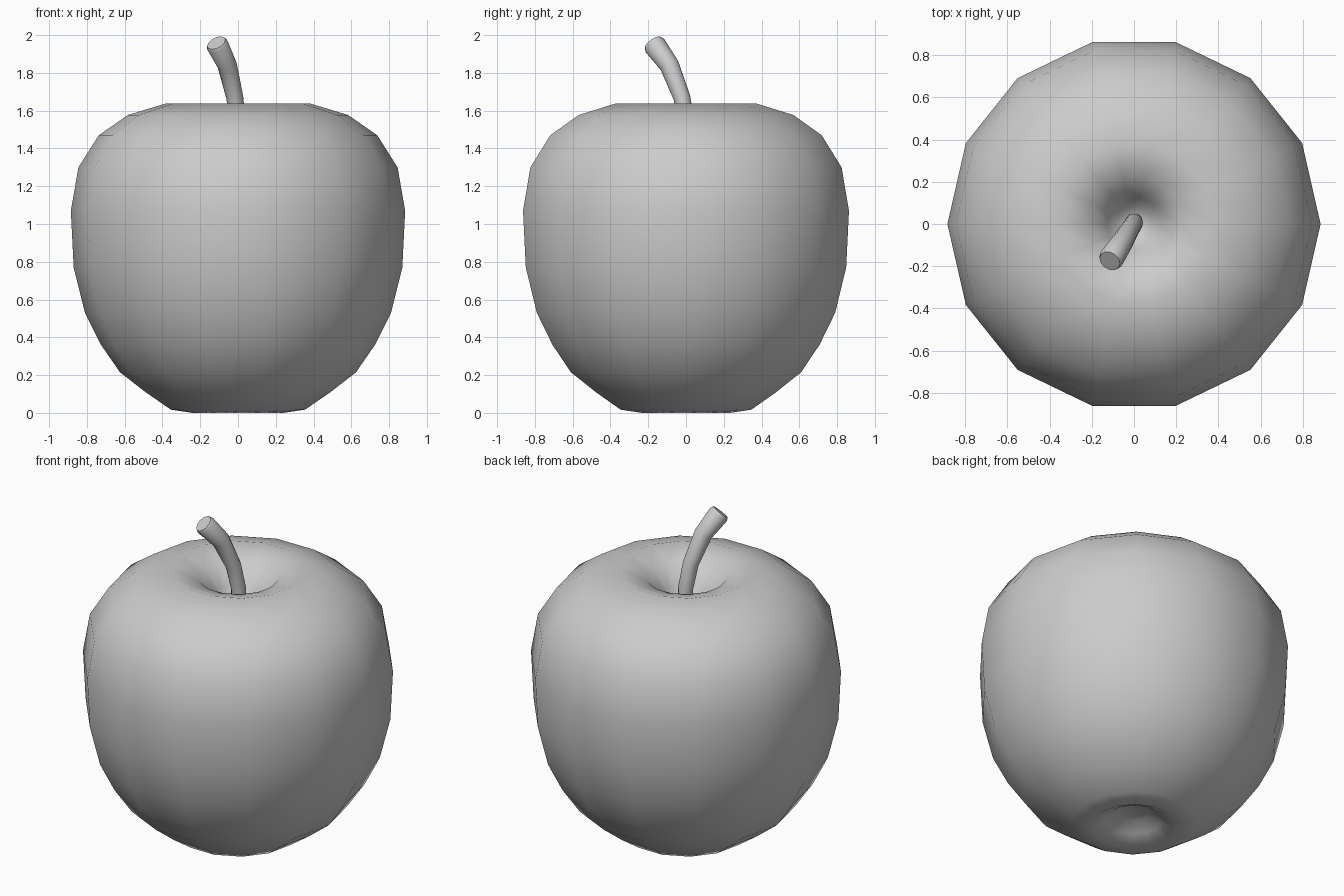
import bpy, bmesh, math
from mathutils import Vector

if "Cube" in bpy.data.objects:
    bpy.data.objects.remove(bpy.data.objects["Cube"])

SIDES = 14


def finish(name, bm, angle):
    bmesh.ops.recalc_face_normals(bm, faces=bm.faces)
    mesh = bpy.data.meshes.new(name)
    bm.to_mesh(mesh)
    bm.free()
    ob = bpy.data.objects.new(name, mesh)
    bpy.context.collection.objects.link(ob)
    bpy.ops.object.select_all(action='DESELECT')
    ob.select_set(True)
    bpy.context.view_layer.objects.active = ob
    bpy.ops.object.shade_smooth_by_angle(angle=math.radians(angle))
    return ob


def skin(bm, rings):
    # Bridge consecutive rings with quads
    for a, b in zip(rings, rings[1:]):
        n = len(a)
        for i in range(n):
            j = (i + 1) % n
            bm.faces.new((a[i], a[j], b[j], b[i]))


def cap(bm, ring, centre):
    c = bm.verts.new(centre)
    for i in range(len(ring)):
        bm.faces.new((ring[i], ring[(i + 1) % len(ring)], c))


# Apple body: revolved profile with a dimple at both ends
profile = [(0.09, 0.085), (0.16, 0.04), (0.24, 0.0), (0.355, 0.017),
           (0.49, 0.11), (0.625, 0.215), (0.725, 0.36), (0.81, 0.53),
           (0.87, 0.77), (0.885, 1.07), (0.845, 1.30), (0.737, 1.47),
           (0.583, 1.577), (0.385, 1.637), (0.23, 1.59), (0.13, 1.48),
           (0.08, 1.38)]
bm = bmesh.new()
rings = []
for r, z in profile:
    rings.append([bm.verts.new((r * math.cos(2 * math.pi * i / SIDES),
                                r * math.sin(2 * math.pi * i / SIDES), z))
                  for i in range(SIDES)])
skin(bm, rings)
cap(bm, rings[0], (0, 0, 0.08))
cap(bm, rings[-1], (0, 0, 1.36))
finish("apple_body", bm, 80)

# Stem: bent tube that widens toward a cut tip
path = [((0, 0.01, 1.34), 0.042), ((0, 0.005, 1.52), 0.043),
        ((-0.017, -0.022, 1.67), 0.045), ((-0.057, -0.088, 1.84), 0.052),
        ((-0.108, -0.165, 1.945), 0.060), ((-0.115, -0.175, 1.959), 0.052)]
pts = [Vector(p) for p, _ in path]
bm = bmesh.new()
rings = []
for k, (_, r) in enumerate(path):
    d = (pts[min(k + 1, len(pts) - 1)] - pts[max(k - 1, 0)]).normalized()
    if k == len(pts) - 2:
        d = (pts[-1] - pts[-2]).normalized()
    u = d.cross(Vector((1, 0, 0))).normalized()
    v = d.cross(u)
    rings.append([bm.verts.new(pts[k] + r * (u * math.cos(2 * math.pi * i / 12)
                                             + v * math.sin(2 * math.pi * i / 12)))
                  for i in range(12)])
skin(bm, rings)
cap(bm, rings[0], pts[0])
cap(bm, rings[-1], pts[-1])
finish("stem", bm, 50)
